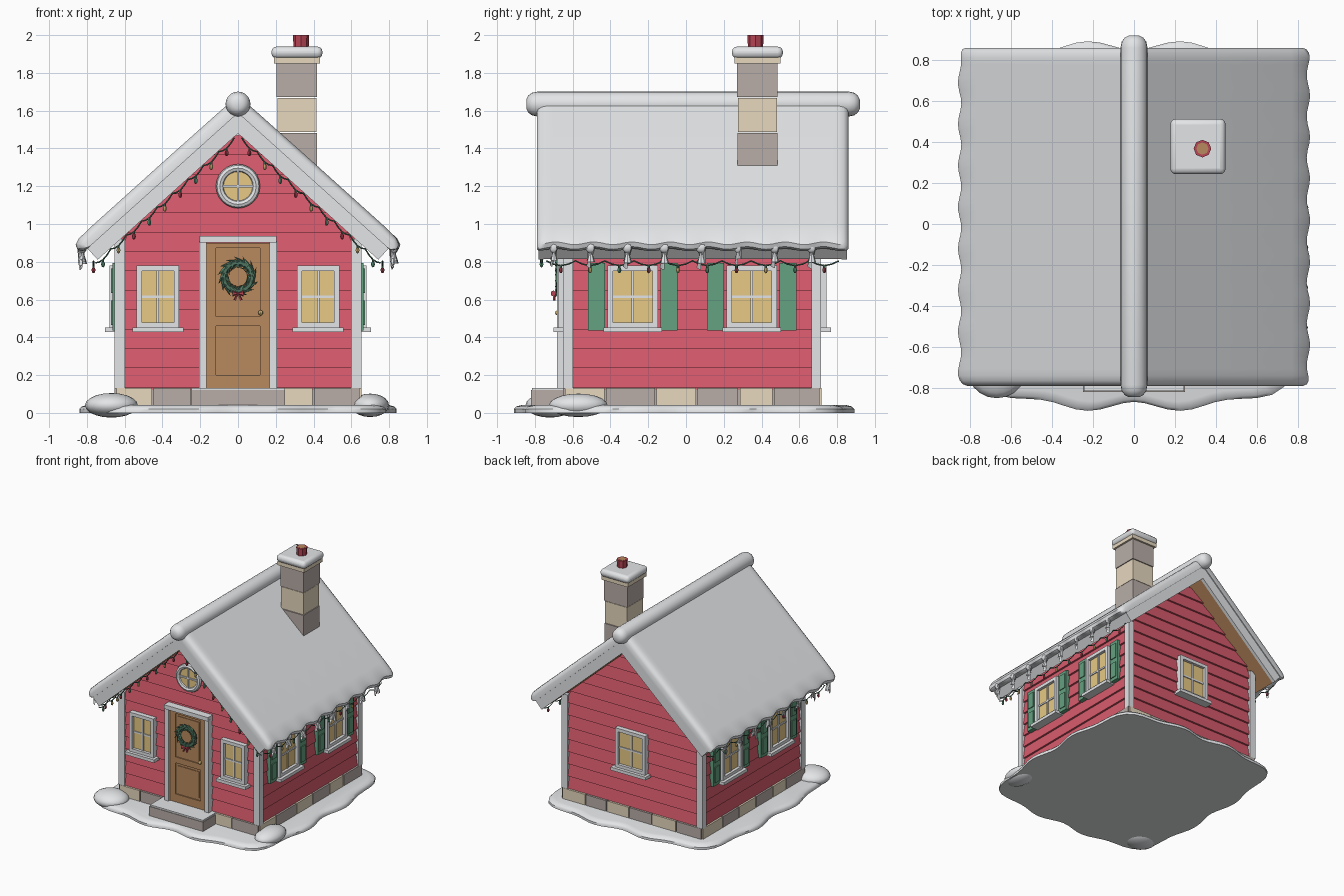
import bpy, bmesh, math, random
from mathutils import Matrix, Vector

if "Cube" in bpy.data.objects:
    bpy.data.objects.remove(bpy.data.objects["Cube"])
random.seed(4)

PALETTE = {
    "barn red": (.68, .105, .15), "deep red": (.48, .06, .09), "snow": (.86, .88, .9),
    "white trim": (.82, .83, .85), "door wood": (.48, .25, .11), "lamplight": (.82, .6, .24),
    "shutter green": (.13, .36, .22), "fir green": (.08, .18, .12),
    "grey stone": (.48, .42, .39), "sand stone": (.8, .69, .52)}
MATS = {}
for label, rgb in PALETTE.items():
    m = bpy.data.materials.new(label)
    m.use_nodes = True
    m.diffuse_color = (*rgb, 1)
    m.node_tree.nodes["Principled BSDF"].inputs["Base Color"].default_value = (*rgb, 1)
    MATS[label] = m


class Part:
    """Collects primitives into one named object."""
    def __init__(self, name, frame=Matrix()):
        self.name, self.frame, self.bm, self.used = name, frame, bmesh.new(), []

    def paint(self, verts, mat, T=Matrix()):
        if mat not in self.used:
            self.used.append(mat)
        for f in {f for v in verts for f in v.link_faces}:
            f.material_index = self.used.index(mat)
        bmesh.ops.transform(self.bm, matrix=self.frame @ T, verts=verts)

    def box(self, c, s, mat):
        g = bmesh.ops.create_cube(self.bm, size=1)
        self.paint(g["verts"], mat, Matrix.Translation(c) @ Matrix.Diagonal((*s, 1)))

    def cone(self, c, r1, r2, d, mat, seg=8, axis=(0, 0, 1)):
        g = bmesh.ops.create_cone(self.bm, cap_ends=True, segments=seg, radius1=r1, radius2=r2, depth=d)
        q = Vector(axis).to_track_quat('Z', 'Y').to_matrix().to_4x4()
        self.paint(g["verts"], mat, Matrix.Translation(c) @ q)

    def ball(self, c, s, mat, seg=10):
        g = bmesh.ops.create_uvsphere(self.bm, u_segments=seg, v_segments=max(6, seg // 2), radius=1)
        self.paint(g["verts"], mat, Matrix.Translation(c) @ Matrix.Diagonal((*s, 1)))

    def loft(self, rings, mat, closed=False):
        rows = [[self.bm.verts.new(p) for p in r] for r in rings]
        n = len(rows[0])
        for a, b in zip(rows, rows[1:] + rows[:1] if closed else rows[1:]):
            for i in range(n):
                self.bm.faces.new((a[i], a[(i + 1) % n], b[(i + 1) % n], b[i]))
        if not closed:
            self.bm.faces.new(rows[0])
            self.bm.faces.new(rows[-1])
        self.paint([v for r in rows for v in r], mat)

    def torus(self, c, R, r, mat, seg=24, side=8):
        ring = lambda a: [(c[0] + (R + r * math.cos(b)) * math.cos(a), c[1] + r * math.sin(b),
                           c[2] + (R + r * math.cos(b)) * math.sin(a))
                          for b in (math.tau * k / side for k in range(side))]
        self.loft([ring(math.tau * k / seg) for k in range(seg)], mat, True)

    def finish(self, smooth=False, bevel=0):
        bm = self.bm
        bmesh.ops.recalc_face_normals(bm, faces=bm.faces)
        if smooth:
            for f in bm.faces:
                f.smooth = True
            for e in bm.edges:
                e.smooth = e.calc_face_angle(0) < .75
        me = bpy.data.meshes.new(self.name)
        bm.to_mesh(me)
        bm.free()
        for u in self.used:
            me.materials.append(MATS[u])
        ob = bpy.data.objects.new(self.name, me)
        bpy.context.collection.objects.link(ob)
        if bevel:
            b = ob.modifiers.new("Bevel", 'BEVEL')
            b.width, b.segments = bevel, 3
        return ob


# Wall frames: local x runs along the wall, local -y points outward
YC, HX, HY, APEX, PITCH = .033, .62, .65, 1.48, math.radians(42)
def frame(turn, depth):
    return Matrix.Translation((0, YC, 0)) @ Matrix.Rotation(turn, 4, 'Z') @ Matrix.Translation((0, -depth, 0))
WALLS = {"front": (frame(0, HY), HX), "left": (frame(math.pi / 2, HX), HY),
         "back": (frame(math.pi, HY), HX), "right": (frame(-math.pi / 2, HX), HY)}
def slope(side, u, h, y):
    return (side * (u * math.cos(PITCH) + h * math.sin(PITCH)), y,
            APEX - u * math.sin(PITCH) + h * math.cos(PITCH))

# House core, plinth and corner boards
core = Part("wall_core")
eave = APEX - HX * math.tan(PITCH)
core.loft([[(-HX, y, .1), (HX, y, .1), (HX, y, eave), (0, y, APEX - .004), (-HX, y, eave)]
           for y in (YC - HY, YC + HY)], "barn red")
core.finish()
corners = Part("corner_boards")
for sx in (-1, 1):
    for sy in (-1, 1):
        corners.box((sx * .627, YC + sy * .657, .525), (.056, .052, .79), "white trim")
corners.finish()
plinth = Part("plinth")
plinth.box((0, YC, .065), (1.25, 1.31, .12), "grey stone")
plinth.finish()

# Clapboards and foundation stones on every wall
STEP = .1025
for side, (F, half) in WALLS.items():
    gable = side in ("front", "back")
    boards = Part(side + "_clapboards", F)
    z = .135
    while z < (1.44 if gable else .9):
        top = min(z + STEP, APEX - .006 if gable else eave)
        w0, w1 = (min(half, (APEX - h) / math.tan(PITCH)) if gable else half for h in (z, top))
        boards.loft([[(s * w0, .005, z), (s * w0, -.024, z), (s * w1, -.008, top), (s * w1, .005, top)]
                     for s in (-1, 1)], "barn red")
        z += STEP
    boards.finish()
    stones = Part(side + "_foundation_stones", F)
    cuts = [-1] + [k / 3 + random.uniform(-.06, .06) for k in range(-2, 3)] + [1]
    for k, (a, b) in enumerate(zip(cuts, cuts[1:])):
        a, b = a * (half + .028), b * (half + .028)
        stones.box(((a + b) / 2, -.005, .069), (b - a - .008, .06, .125),
                   "sand stone" if k % 2 == 0 else "grey stone")
    stones.finish()


# Windows with mullions, sills and optional shutters
def window(name, wall, x, w, shutters=False):
    p = Part(name, WALLS[wall][0])
    p.box((x, -.02, .615), (w - .03, .03, .31), "lamplight")
    for s in (-1, 1):
        p.box((x + s * (w / 2 - .014), -.03, .615), (.028, .06, .33), "white trim")
        p.box((x, -.03, .615 + s * .151), (w, .058, .028), "white trim")
    p.box((x, -.025, .615), (.014, .036, .3), "white trim")
    p.box((x, -.025, .615), (w - .05, .034, .014), "white trim")
    p.box((x, -.042, .44), (w + .045, .085, .026), "white trim")
    p.finish()
    if shutters:
        p = Part(name + "_shutters", WALLS[wall][0])
        for s in (-1, 1):
            p.box((x + s * .192, -.025, .615), (.092, .04, .355), "shutter green")
            for dz in (-.085, .085):
                p.box((x + s * .192, -.045, .615 + dz), (.062, .014, .13), "shutter green")
        p.finish()

for s, label in ((-1, "a"), (1, "b")):
    window("front_window_" + label, "front", s * .424, .225)
    for wall in ("left", "right"):
        window(f"{wall}_window_{label}", wall, s * .315, .265, True)
window("back_window", "back", 0, .28)

FRONT = WALLS["front"][0]
oculus = Part("round_window", FRONT)
oculus.cone((0, -.02, 1.2), .095, .095, .04, "lamplight", 24, (0, 1, 0))
oculus.torus((0, -.035, 1.2), .096, .021, "white trim")
oculus.box((0, -.042, 1.2), (.012, .014, .17), "white trim")
oculus.box((0, -.042, 1.2), (.17, .014, .012), "white trim")
oculus.finish(True)

# Door: backing, raised rails, trim and knob
door = Part("door", FRONT)
door.box((0, -.018, .515), (.33, .036, .77), "door wood")
for s in (-1, 1):
    door.box((s * .141, -.025, .515), (.05, .04, .77), "door wood")
    door.box((s * .187, -.03, .52), (.038, .07, .78), "white trim")
for z, h in ((.165, .07), (.485, .05), (.887, .026)):
    door.box((0, -.025, z), (.24, .04, h), "door wood")
for z, h in ((.33, .22), (.69, .33)):
    door.box((0, -.02, z), (.2, .042, h), "door wood")
door.box((0, -.034, .919), (.41, .08, .034), "white trim")
door.ball((.12, -.06, .53), (.014, .016, .014), "lamplight")
door.finish()
step = Part("door_step")
step.box((0, -.725, .061), (.5, .19, .118), "grey stone")
step.box((0, -.725, .125), (.49, .18, .016), "snow")
step.finish()

# Wreath of tangential needles with a bow
wreath = Part("wreath", FRONT)
wreath.torus((0, -.06, .72), .075, .016, "fir green", 20, 6)
for k in range(44):
    a = math.tau * k / 44
    out, tan = Vector((math.cos(a), 0, math.sin(a))), Vector((-math.sin(a), 0, math.cos(a)))
    lean = (-.7, 0, .7)[k % 3]
    wreath.cone(Vector((0, -.068, .72)) + out * (.075 + lean * .025), .012, 0, .055,
                "shutter green" if k % 4 == 0 else "fir green", 5, tan + out * lean + Vector((0, -.3, 0)))
for s in (-1, 1):
    wreath.cone((s * .014, -.085, .632), .016, .004, .028, "deep red", 6, (-s, 0, 0))
    wreath.cone((s * .01, -.08, .615), .008, .004, .04, "deep red", 5, (-s * .4, 0, 1))
wreath.finish()

# Roof slabs with wooden soffit, snow blanket, ridge roll and icicles
Y0, Y1 = -.79, .86
SNOW_EDGE = ((-.072, .08), (.5, .08), (1.0, .08), (1.022, .09), (1.032, .113), (1.022, .137),
             (.99, .15), (.9, .153), (.4, .153), (-.135, .15))
for side, label in ((1, "left"), (-1, "right")):
    slab = Part(label + "_roof_slab")
    slab.loft([[slope(side, u, h, y) for u, h in ((0, .004), (1, .004), (1, .08), (-.072, .08))]
               for y in (Y0 + .012, Y1 - .012)], "white trim")
    bmesh.ops.recalc_face_normals(slab.bm, faces=slab.bm.faces)
    slab.used.append("door wood")
    for f in slab.bm.faces:
        if f.normal.z < -.7:
            f.material_index = 1
    for y in (Y0 + .022, Y1 - .022):          # barge boards
        slab.loft([[slope(side, u, h, y + d) for u, h in ((0, 0), (1, 0), (1, .08), (-.072, .08))]
                   for d in (-.014, .014)], "white trim")
    slab.finish()

    snow = Part(label + "_roof_snow")
    ends = ((0, .5), (.008, .78), (.025, .93), (.05, 1))
    rows = [(Y0 + d, f) for d, f in ends]
    rows += [(Y0 + .05 + (Y1 - Y0 - .1) * k / 48, 1) for k in range(1, 48)]
    rows += [(Y1 - d, f) for d, f in reversed(ends)]
    snow.loft([[slope(side, u + (u > .95) * (.011 * math.sin(y * 31 + side) - .04 * (1 - f)),
                      .08 + (h - .08) * f, y) for u, h in SNOW_EDGE] for y, f in rows], "snow")
    snow.finish(True)

    ice = Part(label + "_icicles")
    for k in range(8):
        y, big = -.7 + k * .195, random.uniform(.75, 1.2)
        ice.ball((side * .825, y, .875), (.022 * big, .025 * big, .03), "snow", 8)
        ice.cone((side * .825, y, .87 - .035 * big), .023 * big, .002, .07 * big, "snow", 8, (0, 0, 1))
        bmesh.ops.rotate(ice.bm, cent=(side * .825, y, .87 - .035 * big),
                         matrix=Matrix.Rotation(math.pi, 3, 'X'), verts=ice.bm.verts[-16:])
    ice.finish(True)
ridge = Part("ridge_snow")
ridge.loft([[(r * math.cos(a), y, 1.635 + r * math.sin(a)) for a in (math.tau * k / 20 for k in range(20))]
            for y, r in ((-.845, .025), (-.835, .045), (-.815, .06), (-.785, .066),
                         (.86, .066), (.89, .06), (.91, .045), (.92, .025))], "snow")
ridge.finish(True)

# Chimney
CX, CY = .312, .378
stack = Part("chimney_stack")
for a, b, w, mat in ((1.2, 1.482, .212, "grey stone"), (1.486, 1.668, .208, "sand stone"),
                     (1.672, 1.85, .214, "grey stone"), (1.85, 1.885, .245, "sand stone")):
    stack.box((CX, CY, (a + b) / 2), (w, w, b - a), mat)
stack.finish()
cap = Part("chimney_snow")
cap.box((CX, CY, 1.908), (.27, .27, .062), "snow")
cap.finish(True, .027)
pot = Part("chimney_pot")
pot.cone((CX + .022, CY - .01, 1.965), .04, .043, .07, "deep red", 8)
pot.cone((CX + .022, CY - .01, 1.998), .03, .03, .006, "door wood", 8)
pot.finish()

# Snowy ground with a wavy outline, and drifts
ground = Part("ground_snow")
def outline(scale, z):
    pts = []
    for k in range(96):
        a = math.tau * k / 96
        c, s = math.cos(a), math.sin(a)
        r = scale * (1 - .025 * math.cos(12 * a)) / (abs(c) ** 5 + abs(s) ** 5) ** .2
        pts.append((.82 * r * c, -.01 + .88 * r * s, z))
    return pts
ground.loft([outline(1, 0), outline(1, .02), outline(.985, .034), outline(.95, .042)], "snow")
ground.finish(True)
drifts = Part("snow_drifts")
drifts.ball((-.67, -.72, .04), (.14, .13, .065), "snow", 20)
drifts.ball((.7, -.57, .04), (.1, .155, .062), "snow", 20)
drifts.finish(True)


# String lights: sagging wire with small bulbs
def lights(name, start, end, spans, sag):
    start, end = Vector(start), Vector(end)
    cu = bpy.data.curves.new(name + "_wire", 'CURVE')
    cu.dimensions, cu.bevel_depth, cu.bevel_resolution = '3D', .004, 0
    sp = cu.splines.new('POLY')
    sp.points.add(spans * 4)
    bulbs = Part(name + "_bulbs")
    for k in range(spans * 4 + 1):
        p = start.lerp(end, k / (spans * 4)) - Vector((0, 0, sag * math.sin(math.pi * (k % 4) / 4)))
        sp.points[k].co = (*p, 1)
        if k % 4 == 2:
            bulbs.cone(p - Vector((0, 0, .006)), .007, .007, .014, "fir green", 6)
            bulbs.ball(p - Vector((0, 0, .024)), (.01, .01, .017),
                       ("deep red", "lamplight", "shutter green")[k // 4 % 3], 8)
    bulbs.finish()
    cu.materials.append(MATS["fir green"])
    bpy.context.collection.objects.link(bpy.data.objects.new(name + "_wire", cu))

for side, label in ((1, "left"), (-1, "right")):
    lights(label + "_eave_lights", (side * .765, -.74, .805), (side * .765, .81, .805), 10, .025)
    lights(label + "_gable_lights", slope(side, .03, -.004, -.765), slope(side, 1.02, -.004, -.765), 9, .02)
